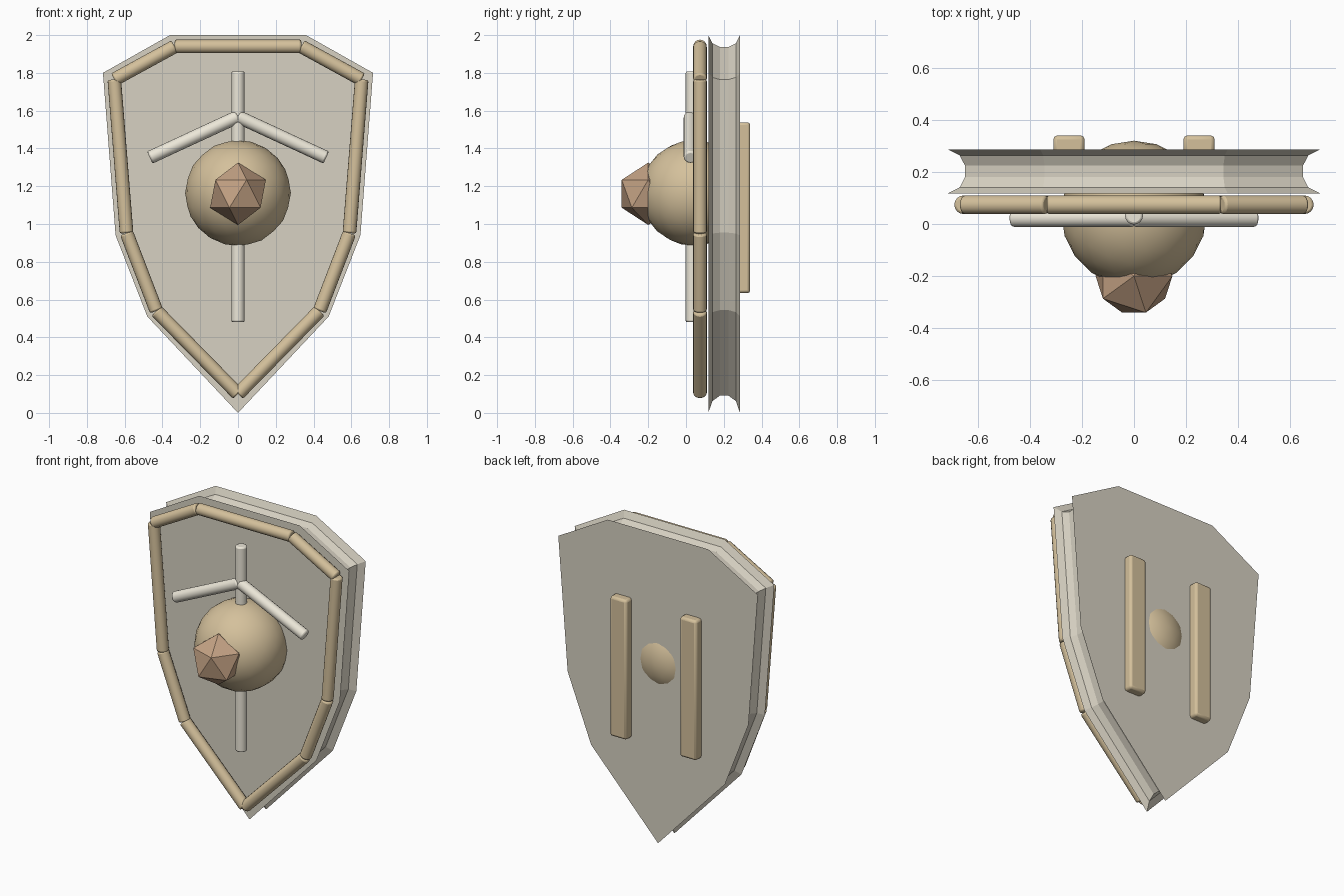
import bpy, bmesh, math
from mathutils import Vector

if "Cube" in bpy.data.objects:
    bpy.data.objects.remove(bpy.data.objects["Cube"])


def material(name, rgb):
    m = bpy.data.materials.new(name)
    m.diffuse_color = (*rgb, 1)
    m.use_nodes = True
    m.node_tree.nodes["Principled BSDF"].inputs["Base Color"].default_value = m.diffuse_color
    return m


STONE = material("stone_grey", (0.68, 0.64, 0.54))
TAN = material("tan_wood", (0.66, 0.53, 0.33))
BONE = material("pale_bone", (0.84, 0.80, 0.69))
COPPER = material("copper_brown", (0.55, 0.36, 0.23))


def finish(ob, name, mat, bevel=0, angle=None):
    ob.name = name
    ob.data.materials.append(mat)
    if bevel:
        b = ob.modifiers.new("bevel", 'BEVEL')
        b.width, b.segments, b.limit_method = bevel, 2, 'ANGLE'
        b.angle_limit = math.radians(50)
    if angle:
        bpy.ops.object.shade_smooth_by_angle(angle=math.radians(angle))
    return ob


def rod(name, a, b, r, mat):
    a, b = Vector(a), Vector(b)
    bpy.ops.mesh.primitive_cylinder_add(vertices=16, radius=r, depth=(b - a).length,
                                        location=(a + b) / 2)
    ob = bpy.context.object
    ob.rotation_mode = 'QUATERNION'
    ob.rotation_quaternion = (b - a).to_track_quat('Z', 'Y')
    return finish(ob, name, mat, 0.009, 40)


def mirrored(pts):
    # right half from top to tip, then left half back up
    return pts + [(-x, z) for x, z in reversed(pts) if x > 0]


def inset(pts, d):
    # mitred inward offset of a clockwise outline
    out = []
    n = len(pts)
    for i in range(n):
        p0, p, p1 = (Vector(pts[j % n]) for j in (i - 1, i, i + 1))
        e0, e1 = (p - p0).normalized(), (p1 - p).normalized()
        n0, n1 = Vector((e0.y, -e0.x)), Vector((e1.y, -e1.x))
        out.append(p + (n0 + n1) * d / (1 + n0.dot(n1)))
    return out


# shield plate: outline stacked through depth with a grooved edge
outline = mirrored([(0.36, 2.0), (0.715, 1.8), (0.648, 0.94), (0.48, 0.51), (0, 0)])
bm = bmesh.new()
rings = []
for y, d in [(0.118, 0), (0.14, 0.043), (0.18, 0.063),
             (0.224, 0.063), (0.264, 0.043), (0.286, 0)]:
    rings.append([bm.verts.new((p[0], y, p[1])) for p in inset(outline, d)])
for r0, r1 in zip(rings, rings[1:]):
    for i in range(len(r0)):
        j = (i + 1) % len(r0)
        bm.faces.new((r0[i], r0[j], r1[j], r1[i]))
bm.faces.new(rings[0])
bm.faces.new(rings[-1])
bmesh.ops.recalc_face_normals(bm, faces=bm.faces)
me = bpy.data.meshes.new("shield_plate")
bm.to_mesh(me)
bm.free()
plate = bpy.data.objects.new("shield_plate", me)
bpy.context.collection.objects.link(plate)
finish(plate, "shield_plate", STONE)

# rim of straight rods following the outline
path = mirrored([(0.335, 1.94), (0.655, 1.765), (0.59, 0.952), (0.432, 0.54), (0, 0.1)])
for i, p in enumerate(path):
    q = path[(i + 1) % len(path)]
    rod(f"rim_rod_{i}", (p[0], 0.074, p[1]), (q[0], 0.074, q[1]), 0.036, TAN)

# emblem: upright bar and two drooping arms
rod("emblem_bar", (0, 0.033, 0.48), (0, 0.033, 1.808), 0.035, BONE)
for side, s in (("left", -1), ("right", 1)):
    rod(f"emblem_arm_{side}", (0, 0.023, 1.568), (s * 0.467, 0.023, 1.352), 0.035, BONE)

# round boss and faceted spike
bpy.ops.mesh.primitive_ico_sphere_add(subdivisions=3, radius=0.28, location=(0, 0.04, 1.164))
finish(bpy.context.object, "boss", TAN, 0, 60)
bpy.ops.mesh.primitive_ico_sphere_add(subdivisions=1, radius=0.165, location=(0, -0.2, 1.16))
finish(bpy.context.object, "boss_spike", COPPER)

# arm straps on the back
for side, s in (("left", -1), ("right", 1)):
    bpy.ops.mesh.primitive_cube_add(size=1, location=(s * 0.25, 0.3, 1.086))
    ob = bpy.context.object
    ob.scale = (0.12, 0.08, 0.905)
    bpy.ops.object.transform_apply(location=False, rotation=False, scale=True)
    finish(ob, f"arm_strap_{side}", TAN, 0.015, 30)
